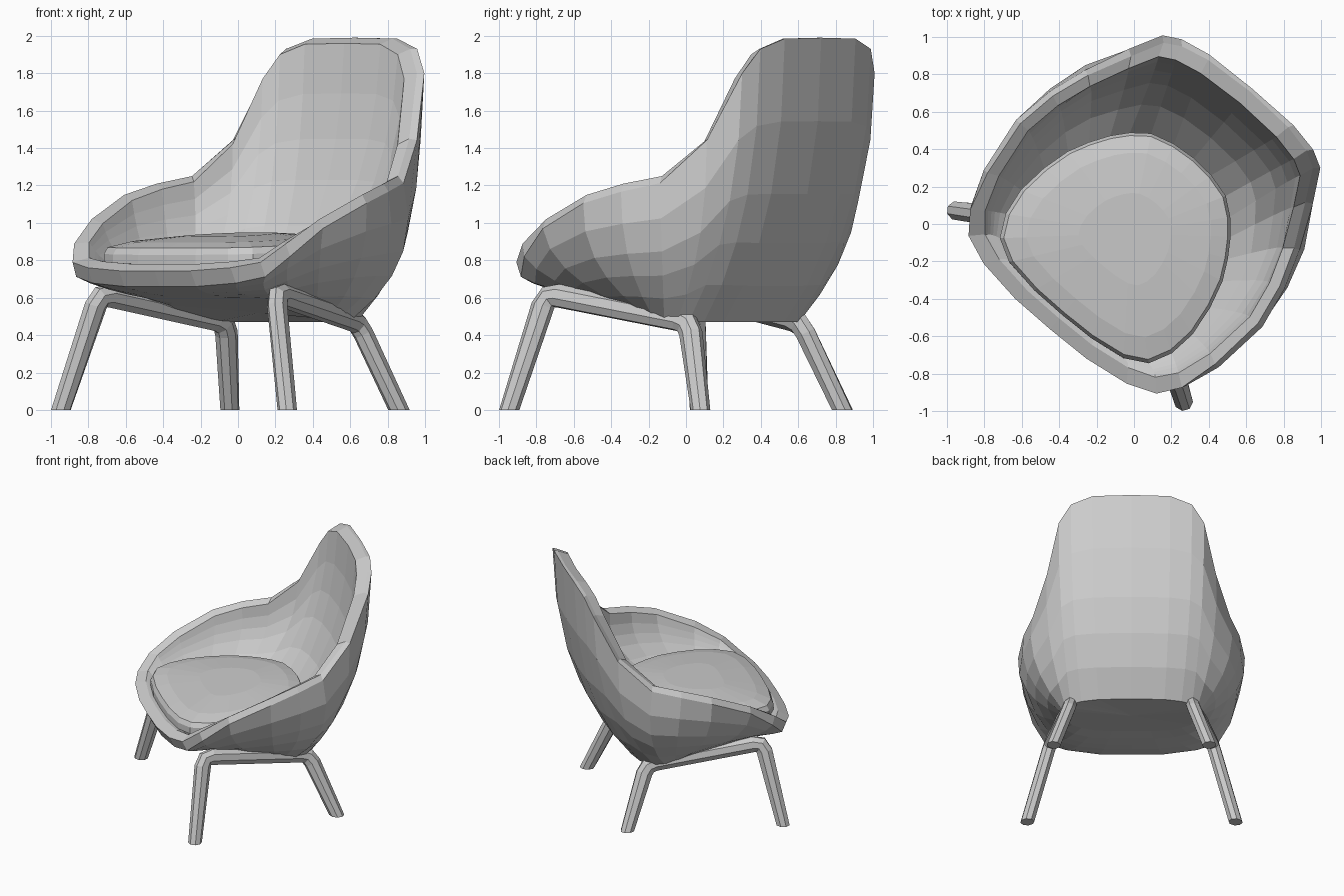
import bpy, bmesh, math
from mathutils import Vector as V

if "Cube" in bpy.data.objects:
    bpy.data.objects.remove(bpy.data.objects["Cube"])

# Chair is built facing -y around local x = 0, then turned in plan
TURN, SHIFT = math.radians(-40), (0.015, -0.012, 0)


def clamp(x):
    return max(0.0, min(1.0, x))


def loft(name, rings):
    """Skin a stack of equal closed rings and cap both ends."""
    bm = bmesh.new()
    vs = [[bm.verts.new(p) for p in r] for r in rings]
    n = len(rings[0])
    for a, b in zip(vs, vs[1:]):
        for i in range(n):
            j = (i + 1) % n
            bm.faces.new((a[i], a[j], b[j], b[i]))
    for r in (vs[0], vs[-1]):
        if n > 8:
            c = bm.verts.new(sum((v.co for v in r), V()) / n)
            for i in range(n):
                bm.faces.new((r[i], r[(i + 1) % n], c))
        else:
            bm.faces.new(r)
    bmesh.ops.recalc_face_normals(bm, faces=bm.faces)
    me = bpy.data.meshes.new(name)
    bm.to_mesh(me)
    bm.free()
    ob = bpy.data.objects.new(name, me)
    bpy.context.collection.objects.link(ob)
    ob.rotation_euler[2] = TURN
    ob.location = SHIFT
    return ob


def both_sides(half):
    """Mirror a front-to-back half outline into a closed ring."""
    return half + [V((-p.x, p.y, p.z)) for p in reversed(half[1:-1])]


def bezier(a, b, c, t):
    return a * (1 - t) ** 2 + b * 2 * t * (1 - t) + c * t * t


# Half outlines, front centre to back centre
rim = [V(p) for p in (
    (0, -.72, .66), (.25, -.715, .66), (.5, -.68, .68), (.66, -.62, .72),
    (.75, -.51, .84), (.82, -.30, 1.01), (.86, .02, 1.15), (.82, .25, 1.21),
    (.745, .46, 1.25), (.63, .69, 1.45), (.54, .86, 1.80), (.45, .91, 1.93),
    (.29, .945, 1.985), (0, .96, 1.99))]
base = [V((x, y, .47 + .22 * max(0, .35 - y))) for x, y in (
    (0, -.2), (.15, -.2), (.28, -.18), (.38, -.12), (.45, -.05), (.49, .05),
    (.51, .15), (.52, .22), (.52, .30), (.50, .37), (.46, .42), (.38, .46),
    (.25, .49), (0, .50))]
seat = [V((x, y, .78)) for x, y in (
    (0, -.62), (.2, -.615), (.4, -.585), (.52, -.52), (.58, -.40), (.6, -.25),
    (.58, -.08), (.54, .07), (.485, .18), (.42, .28), (.35, .36), (.26, .43),
    (.13, .465), (0, .475))]

# Shell: outer skin, rounded rim, inner skin
edge, crest, lip, outer_ctrl, inner_ctrl = [], [], [], [], []
for r, b, s in zip(rim, base, seat):
    front = clamp((-r.y - .25) / .45)
    wing = clamp((r.y - .4) / .3) * clamp(r.x / .4)
    arm = (1 - front) * clamp((1.5 - r.z) / .3)
    belly = clamp(1 - abs(r.y - .43) / .42)  # side-rear bulge
    mid = clamp((r.y - .85) / .1)            # middle of the back
    rise = .12 * front
    edge.append(V((r.x * (1 + .02 * wing), r.y + .01 * wing + .045 * front,
                   r.z - .045 * arm)))
    crest.append(V((r.x * (.965 + .035 * front), r.y * (.98 + .02 * front),
                    r.z + rise * .7)))
    l = V((r.x * (.90 + .015 * wing), r.y * .895, r.z + rise - .03 * (1 - front)))
    lip.append(l)
    f = 1.03 + .09 * belly - .21 * clamp((-.1 - r.y) / .5)
    outer_ctrl.append(V((r.x * f, r.y * min(f, 1) + .09 * belly,
                         b.z + (.40 - .08 * mid) * (r.z - b.z))))
    inner_ctrl.append(V((l.x * (.95 + .05 * belly), l.y * .95 + .05 * belly,
                         s.z + (.4 - .06 * mid) * (l.z - s.z))))
steps = (0, .18, .36, .54, .77, 1)
rings = [[bezier(*p, t) for p in zip(base, outer_ctrl, edge)] for t in steps]
rings.append(crest)
rings += [[bezier(*p, t) for p in zip(lip, inner_ctrl, seat)] for t in steps]
loft("seat_shell", [both_sides(r) for r in rings])

# Seat cushion: rounded edge and a slight dome
layers = ((.96, .77), (1.0, .81), (1.0, .86), (.97, .895), (.8, .92), (.4, .94))
loft("seat_cushion", [both_sides(
    [V((p.x * k, -.05 + (p.y + .05) * k, z + .05 * p.y * k)) for p in seat])
    for k, z in layers])


# Leg frames: front leg, rail under the shell and rear leg in one bent bar
def leg_frame(name, side, radius=.052):
    foot_f, knee_f, knee_r, foot_r = [V((side * x, y, z)) for x, y, z in (
        (.79, -.555, 0), (.615, -.44, .622), (.46, .425, .472), (.59, .612, 0))]
    path = [foot_f]
    for a, k, b in ((foot_f, knee_f, knee_r), (knee_f, knee_r, foot_r)):
        p, q = k + (a - k).normalized() * .07, k + (b - k).normalized() * .07
        path += [p, bezier(p, k, q, .5), q]
    path.append(foot_r)
    n = (knee_r - knee_f).cross(foot_f - knee_f).normalized()
    rings = []
    last = len(path) - 1
    for i, p in enumerate(path):
        t = (path[min(i + 1, last)] - path[max(i - 1, 0)]).normalized()
        m = (n - t * n.dot(t)).normalized()
        b = t.cross(m)
        if 0 < i < last:  # deeper at the knees and rail
            b *= 1.25
        ring = []
        for s in range(8):
            a = math.radians(22.5 + 45 * s)
            q = p + (m * math.cos(a) + b * math.sin(a)) * radius
            if i in (0, last):  # feet cut flat on the floor
                q -= t * (q.z / t.z)
            ring.append(q)
        rings.append(ring)
    loft(name, rings)


leg_frame("left_leg_frame", -1)
leg_frame("right_leg_frame", 1)
